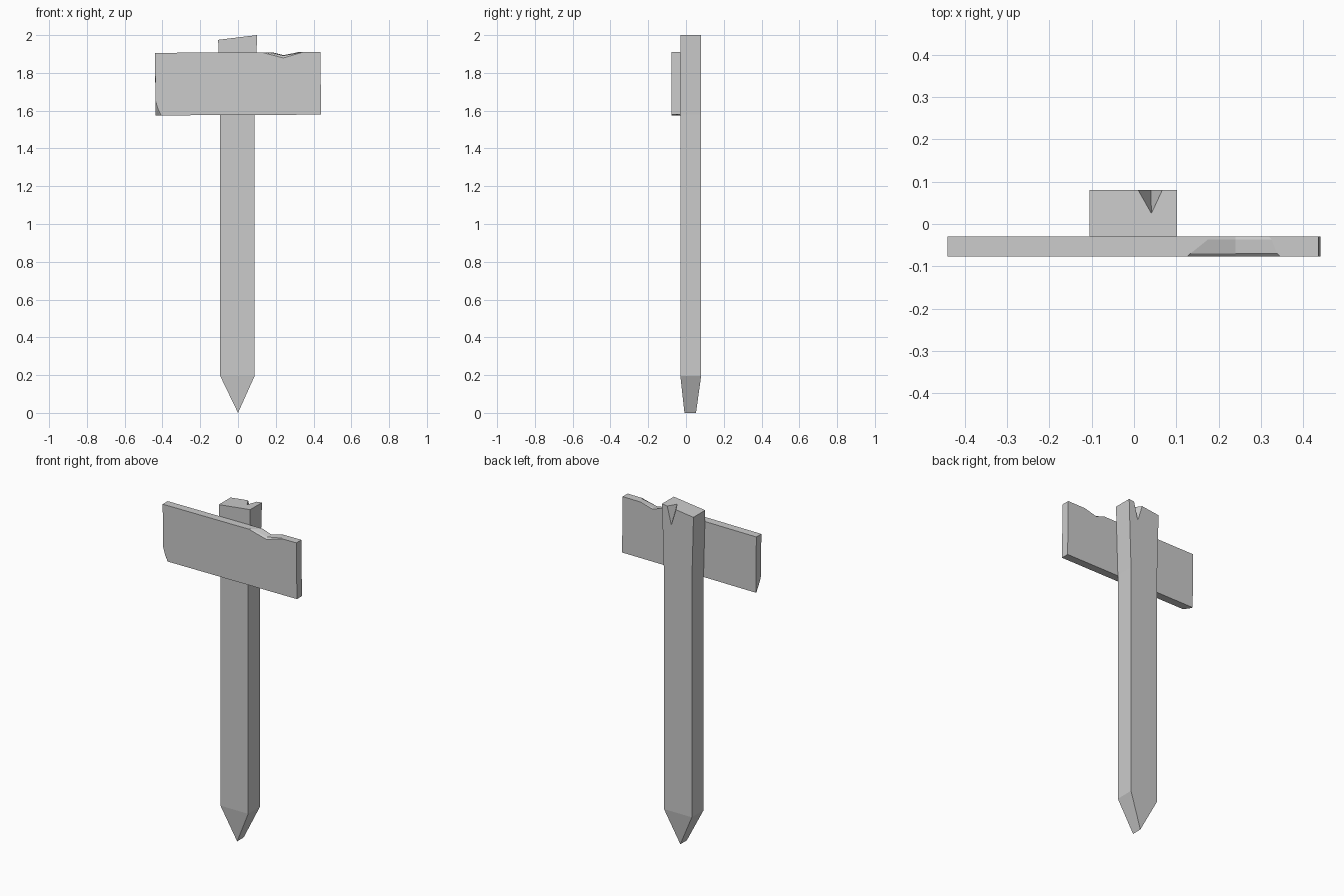
import bpy, bmesh

if "Cube" in bpy.data.objects:
    bpy.data.objects.remove(bpy.data.objects["Cube"])


def loft(name, rings):
    """Skin a list of equal-length vertex rings and cap both ends."""
    bm = bmesh.new()
    vs = [[bm.verts.new(p) for p in ring] for ring in rings]
    n = len(rings[0])
    for a, b in zip(vs, vs[1:]):
        for i in range(n):
            j = (i + 1) % n
            bm.faces.new((a[i], a[j], b[j], b[i]))
    bm.faces.new(vs[0])
    bm.faces.new(vs[-1])
    bmesh.ops.remove_doubles(bm, verts=bm.verts, dist=0.0005)
    bmesh.ops.recalc_face_normals(bm, faces=bm.faces)
    me = bpy.data.meshes.new(name)
    bm.to_mesh(me)
    bm.free()
    ob = bpy.data.objects.new(name, me)
    bpy.context.collection.objects.link(ob)
    return ob


def post_ring(x0, x1, y0, y1, z0, z1):
    return [(x0, y0, z0), (x1, y0, z1), (x1, y1, z1), (x0, y1, z0)]


# Post: wedge-pointed stake with a slanted, slightly flared top
post = loft("post", [
    post_ring(0, 0, -0.008, 0.053, 0, 0),
    post_ring(-0.094, 0.088, -0.03, 0.08, 0.195, 0.195),
    post_ring(-0.094, 0.088, -0.03, 0.08, 1.58, 1.58),
    post_ring(-0.105, 0.101, -0.03, 0.08, 1.975, 2.0),
])

# Split in the back of the post top: a V wedge, deepest at the back face
bm = bmesh.new()
apex = bm.verts.new((0.042, 0.023, 1.993))
low = bm.verts.new((0.04, 0.08, 1.89))
# push the open edges beyond the surface so the cut is clean
over = [(-0.018, 0.08, 2.08), (0.088, 0.08, 2.08), (0.042, -0.022, 2.08)]
tip = (0.04, 0.08, 1.89)
back = [(tip[0] + (p[0] - tip[0]), p[1], p[2]) for p in over]
bm.clear()
pts = [tip] + back
pts += [(x, 0.12, z) for x, y, z in (tip, over[0], over[1])]
for p in pts:
    bm.verts.new(p)
bmesh.ops.convex_hull(bm, input=bm.verts)
bmesh.ops.recalc_face_normals(bm, faces=bm.faces)
me = bpy.data.meshes.new("split_cutter")
bm.to_mesh(me)
bm.free()
cutter = bpy.data.objects.new("split_cutter", me)
bpy.context.collection.objects.link(cutter)
cutter.hide_render = True
cutter.hide_set(True)
mod = post.modifiers.new("split", 'BOOLEAN')
mod.operation = 'DIFFERENCE'
mod.solver = 'EXACT'
mod.object = cutter


# Sign board: outline lofted front to back, with a dent on top and a chipped corner
def board_ring(y, dent_l, dent_r, dip, chip):
    outline = [
        (-0.44, 1.906), (-0.436, 1.575 + 0.075 * chip),
        (-0.436 + 0.012 * chip, 1.575 + 0.035 * chip),
        (-0.436 + 0.03 * chip, 1.575),
        (0.44, 1.579), (0.436, 1.911),
        (dent_r, 1.91), (0.24, dip), (dent_l, 1.909),
    ]
    return [(x, y, z) for x, z in outline]


loft("sign_board", [
    board_ring(-0.077, 0.125, 0.345, 1.879, 1.0),
    board_ring(-0.070, 0.133, 0.338, 1.891, 0.75),
    board_ring(-0.037, 0.174, 0.325, 1.894, 0.0),
    board_ring(-0.030, 0.182, 0.318, 1.889, 0.0),
])
